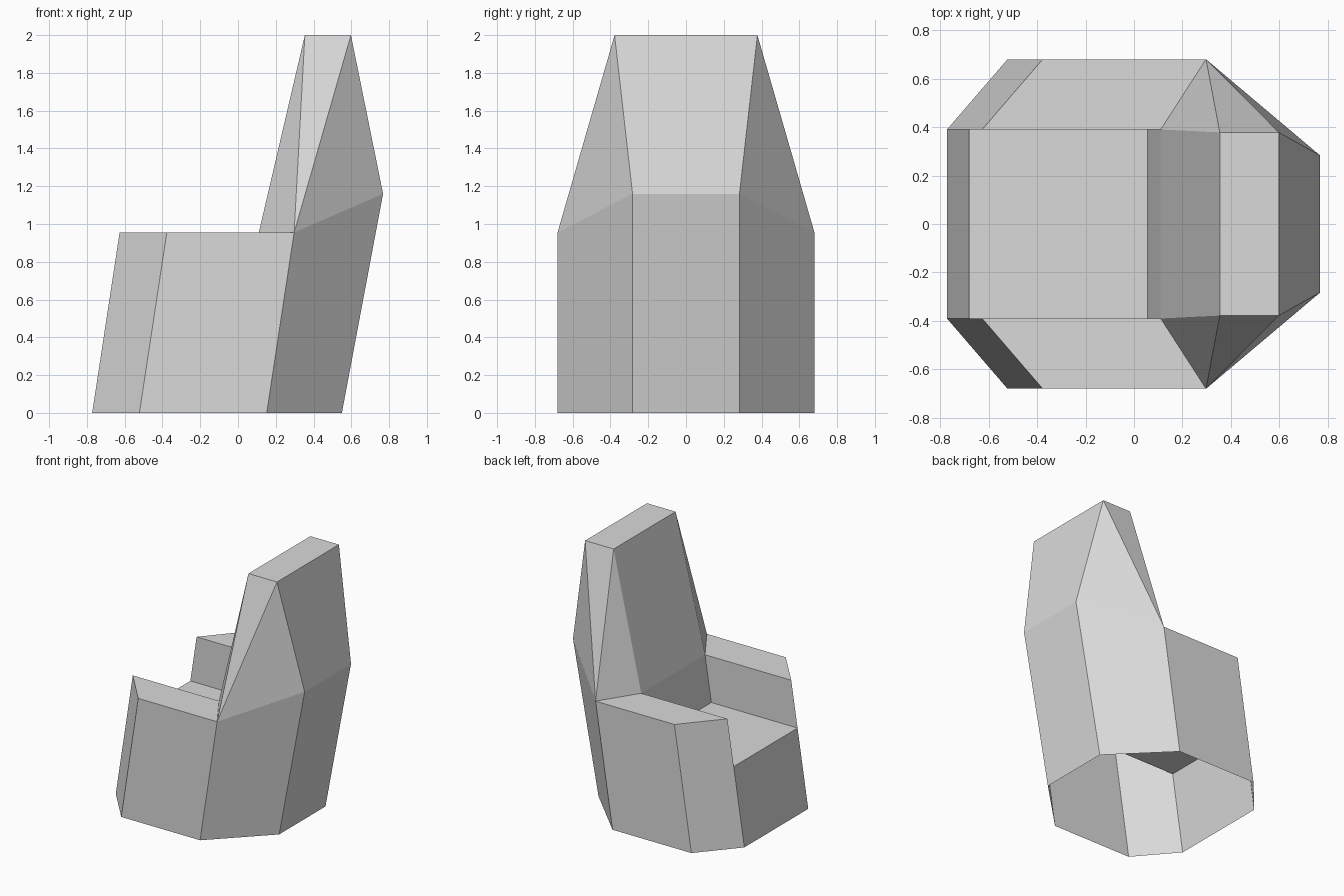
import bpy
import bmesh

cube = bpy.data.objects.get("Cube")
if cube:
    bpy.data.objects.remove(cube, do_unlink=True)

grey = bpy.data.materials.new("plain_grey")
grey.use_nodes = True
colour = (0.7, 0.7, 0.7, 1)
grey.diffuse_color = colour
grey.node_tree.nodes["Principled BSDF"].inputs["Base Color"].default_value = colour

LEAN = 0.152          # the whole chair leans back as it rises
SEAT_Z, ARM_Z = 0.6, 0.955


def leaned(x, y, z):
    return (x + LEAN * z, y, z)


def flip(p):
    return (p[0], -p[1], p[2])


def mirrored(face):
    return [flip(p) for p in reversed(face)]


def strip(profile):
    """Faces spanning the chair's width along a side profile."""
    return [[p, flip(p), flip(q), q] for p, q in zip(profile, profile[1:])]


def build(name, faces):
    bm = bmesh.new()
    for face in faces:
        bm.faces.new([bm.verts.new(p) for p in face])
    bmesh.ops.remove_doubles(bm, verts=bm.verts, dist=0.0005)
    mesh = bpy.data.meshes.new(name)
    bm.to_mesh(mesh)
    bm.free()
    mesh.materials.append(grey)
    obj = bpy.data.objects.new(name, mesh)
    bpy.context.collection.objects.link(obj)


# Corners of the eight-sided base, given for one half
front, front_side = (-0.772, 0.39), (-0.522, 0.68)
back_side, inner = (0.152, 0.68), (-0.035, 0.39)
front_low, front_top = leaned(*front, 0), leaned(*front, ARM_Z)
fside_low, fside_top = leaned(*front_side, 0), leaned(*front_side, ARM_Z)
bside_low, bside_top = leaned(*back_side, 0), leaned(*back_side, ARM_Z)
seat_front, seat_back = leaned(*front, SEAT_Z), leaned(*inner, SEAT_Z)
inner_top = leaned(*inner, ARM_Z)

# Corners of the backrest
back_low, back_mid = (0.55, 0.283, 0), (0.768, 0.283, 1.16)
crest_front, crest_back = (0.354, 0.378, 2), (0.598, 0.378, 2)

# Seat with its front panel, open underneath
build("seat", strip([front_low, seat_front, seat_back]))

# Arms: outer wall, slanted front, flat top and inner wall
arm = [
    [bside_low, fside_low, fside_top, bside_top],
    [fside_low, front_low, front_top, fside_top],
    [inner_top, bside_top, fside_top, front_top],
    [seat_front, seat_back, inner_top, front_top],
]
build("left_arm", arm)
build("right_arm", [mirrored(f) for f in arm])

# Backrest: front, crest and back strip, closed by faceted sides
side = [
    [back_low, bside_low, bside_top, back_mid],
    [back_mid, bside_top, crest_back],
    [crest_back, bside_top, crest_front],
    [crest_front, bside_top, inner_top],
]
profile = [seat_back, inner_top, crest_front, crest_back, back_mid, back_low]
build("backrest", strip(profile) + side + [mirrored(f) for f in side])
